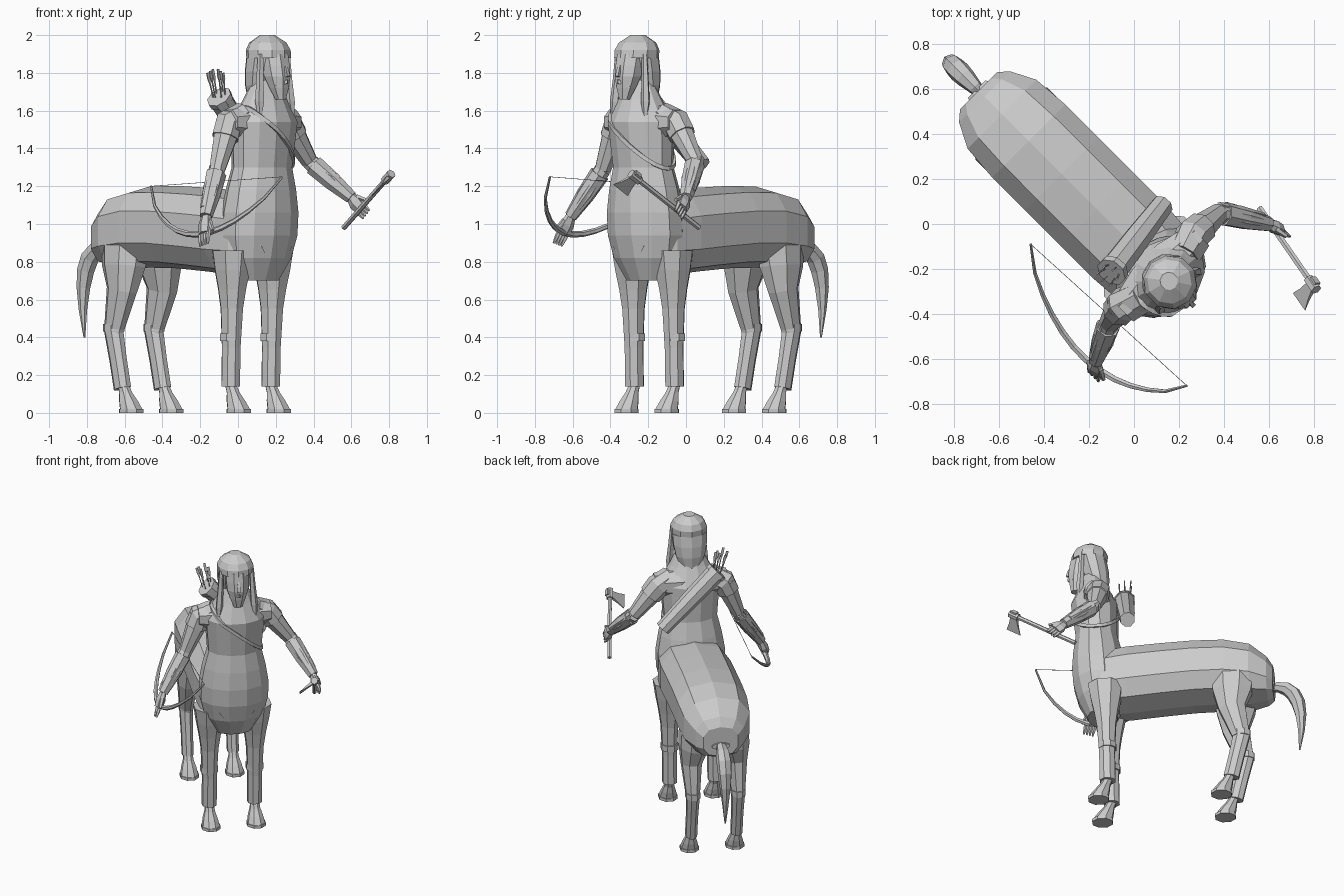
import bpy, bmesh, math
from mathutils import Vector

if "Cube" in bpy.data.objects:
    bpy.data.objects.remove(bpy.data.objects["Cube"], do_unlink=True)

GREY = (0.6, 0.6, 0.6, 1)
grey = bpy.data.materials.new("plain_grey")
grey.use_nodes = True
grey.diffuse_color = GREY
grey.node_tree.nodes["Principled BSDF"].inputs["Base Color"].default_value = GREY

# The figure is turned half way to its left: body axes in world space
UP = Vector((0, 0, 1))
FORWARD = Vector((1, -1, 0)).normalized()
LEFT = UP.cross(FORWARD)
MIDDLE = LEFT * -0.07


def place(forward, left, height):
    """Point measured along the body axes."""
    return MIDDLE + FORWARD * forward + LEFT * left + UP * height


def ring(center, across, along, width, depth, sides, power=1):
    """Polygon on an ellipse; a power below one makes it boxier."""
    points = []
    for index in range(sides):
        angle = math.tau * (index + 0.5) / sides
        x, y = math.cos(angle), math.sin(angle)
        points.append(center + across * width * math.copysign(abs(x) ** power, x)
                      + along * depth * math.copysign(abs(y) ** power, y))
    return points


def loft(name, rings, closed=False):
    """Skin a row of polygons, capped unless closed into a loop."""
    bm = bmesh.new()
    rows = [[bm.verts.new(point) for point in points] for points in rings]
    caps = [] if closed else [rows[0], rows[-1]]
    following = rows[1:] + rows[:1] if closed else rows[1:]
    for row, other in zip(rows, following):
        for a, b, c, d in zip(row, row[1:] + row[:1], other[1:] + other[:1], other):
            bm.faces.new((a, b, c, d))
    for cap in caps:
        bm.faces.new(cap)
    bmesh.ops.recalc_face_normals(bm, faces=bm.faces)
    mesh = bpy.data.meshes.new(name)
    bm.to_mesh(mesh)
    bm.free()
    mesh.materials.append(grey)
    part = bpy.data.objects.new(name, mesh)
    bpy.context.collection.objects.link(part)


def tube(name, points, radii, sides=6, facing=FORWARD, flat=1, closed=False):
    """Sweep a polygon along points; flat scales it along the facing axis."""
    before = points[-1:] + points[:-1] if closed else points[:1] + points[:-1]
    after = points[1:] + points[:1] if closed else points[1:] + points[-1:]
    rings = []
    for point, radius, start, end in zip(points, radii, before, after):
        tangent = (end - start).normalized()
        across = tangent.cross(facing).normalized()
        rings.append(ring(point, across, across.cross(tangent), radius, radius * flat, sides))
    loft(name, rings, closed)


def steps(count):
    return [index / (count - 1) for index in range(count)]


def span(start, end, count):
    return [start.lerp(end, t) for t in steps(count)]


def arc(start, pull, end, count):
    """Smooth bend from start to end, drawn towards pull."""
    return [start.lerp(pull, t).lerp(pull.lerp(end, t), t) for t in steps(count)]


def column(name, start, end, radii, sides=8, flat=1):
    """Level polygons evenly spaced from start to end."""
    centers = span(start, end, len(radii))
    loft(name, [ring(center, LEFT, FORWARD, radius, radius * flat, sides)
                for center, radius in zip(centers, radii)])


# Horse barrel, rounded off at both ends and dropping at the rump
barrel = []
for step in steps(10):
    t = (1 - math.cos(math.pi * step)) / 2
    taper = 1 - abs(2 * t - 1) ** 8 / 2
    height = 1.03 - 0.1 * t - 0.12 * (1 - t) ** 6
    barrel.append(ring(place(-0.91 + 1.27 * t, 0, height), LEFT, UP,
                       0.24 * taper, (0.21 + 0.02 * t) * taper, 10, 0.8))
loft("horse_body", barrel)

# Human torso rising out of the horse chest, with a shoulder yoke
base, neck = place(0.21, 0, 0.7), place(0.28, 0, 1.78)
girth = [0.13, 0.2, 0.23, 0.23, 0.21, 0.18, 0.19, 0.2, 0.13, 0.07]
DEPTH = 0.78
column("torso", base, neck, girth, 12, DEPTH)
yoke = span(place(0.24, -0.24, 1.54), place(0.24, 0.24, 1.54), 4)
tube("shoulder_yoke", yoke, [0.07, 0.11, 0.11, 0.07], 8)

# Strap looping from the right shoulder to the left ribs
loop = []
for t in steps(25)[:-1]:
    side, front = math.cos(math.tau * t), math.sin(math.tau * t)
    share = 0.7 - 0.15 * side
    slot = share * (len(girth) - 1)
    low = int(slot)
    radius = girth[low] + (girth[low + 1] - girth[low]) * (slot - low)
    loop.append(base.lerp(neck, share) + LEFT * radius * side + FORWARD * radius * DEPTH * front)
tube("quiver_strap", loop, [0.015] * len(loop), 4, UP, closed=True)

# Head: face, nose, moustache and long hair
column("face", place(0.39, 0, 1.66), place(0.34, 0, 1.9), [0.03, 0.055, 0.075, 0.08, 0.08])
tube("nose", span(place(0.42, 0, 1.85), place(0.44, 0, 1.78), 3), [0.005, 0.015, 0.015], 4)
tube("moustache", arc(place(0.4, -0.05, 1.73), place(0.46, 0, 1.78), place(0.4, 0.05, 1.73), 3),
     [0.005, 0.015, 0.005], 4, UP)
column("back_hair", place(0.23, 0, 1.66), place(0.28, 0, 1.88), [0.07, 0.1, 0.115, 0.12], 10, 0.8)
column("hair_crown", place(0.3, 0, 1.88), place(0.29, 0, 2), [0.12, 0.12, 0.1, 0.04], 10)

for side, sign in (("right", -1), ("left", 1)):
    # Lock of hair hanging in front of the shoulder
    tube(side + "_hair_lock", arc(place(0.34, sign * 0.1, 1.9), place(0.34, sign * 0.11, 1.7),
                                  place(0.36, sign * 0.125, 1.53), 4), [0.015, 0.02, 0.025, 0.005], 5)

    # Front leg with knee band
    out = sign * 0.15
    column(side + "_front_leg", place(0.18, out, 0.86), place(0.165, out, 0.14),
           [0.11, 0.095, 0.075, 0.06, 0.055, 0.05, 0.05, 0.05], flat=1.1)
    column(side + "_knee_band", place(0.165, out, 0.42), place(0.165, out, 0.38), [0.06] * 2)

    # Hind leg with broad thigh and hock band
    hip, stifle = place(-0.65, sign * 0.12, 0.9), place(-0.65, out, 0.65)
    hock, ankle = place(-0.71, out, 0.43), place(-0.645, out, 0.13)
    tube(side + "_hind_leg", [hip, hip.lerp(stifle, 0.5), stifle, hock, hock.lerp(ankle, 0.5), ankle],
         [0.11, 0.1, 0.07, 0.045, 0.04, 0.04], 8, flat=1.35)
    tube(side + "_hock_band", [hock + UP * 0.04, hock], [0.05] * 2, 8, flat=1.3)

    # Narrow fetlocks and hooves reaching forward
    for end, back in (("front", 0.165), ("hind", -0.64)):
        column(f"{side}_{end}_hoof", place(back, out, 0.15), place(back + 0.06, out, 0.02),
               [0.03, 0.035, 0.05, 0.06], flat=1.1)
        sole = place(back + 0.06, out, 0)
        column(f"{side}_{end}_sole", sole + UP * 0.02, sole, [0.065] * 2, flat=1.1)

# Tail: thin root, full middle, pointed tip
swing = arc(place(-0.86, 0, 0.87), place(-1.14, 0, 0.95), place(-1.08, 0, 0.4), 8)
tube("tail", swing, [0.005 + 0.045 * math.sin(math.pi * (0.1 + 0.9 * t)) for t in steps(8)], 7, LEFT)
tube("tail_root", [place(-0.87, 0, 0.88), place(-0.92, 0, 0.88)], [0.08, 0.06], 8, UP, 0.4)

# Arms: elbow, wrist and fingertips
reach = {"right": ((-0.11, -0.44, 1.29), (-0.17, -0.61, 1.04), (-0.18, -0.68, 0.89)),
         "left": ((0.38, 0.05, 1.33), (0.6, 0, 1.14), (0.68, -0.04, 1.05))}
for side, joints in reach.items():
    elbow, wrist, fingertip = map(Vector, joints)
    sign = 1 if side == "left" else -1
    shoulder = place(0.22, sign * 0.22, 1.53)
    tube(side + "_upper_arm", span(shoulder, elbow, 3), [0.075, 0.06, 0.045], 8)
    tube(side + "_sleeve", [place(0.25, sign * 0.13, 1.58), shoulder, shoulder.lerp(elbow, 0.3)],
         [0.07, 0.08, 0.075], 8)
    tube(side + "_forearm", span(elbow, wrist, 3), [0.045, 0.05, 0.03], 8)
    tube(side + "_bracer", span(elbow.lerp(wrist, 0.1), wrist, 3), [0.055, 0.05, 0.035], 7)

    # Guard plate flaring past the elbow
    outward = (elbow - place(0.28, 0, elbow.z)).normalized()
    guard = span(elbow.lerp(wrist, -0.1), elbow.lerp(wrist, 0.8), 3)
    tube(side + "_elbow_guard", [point + outward * 0.04 for point in guard],
         [0.02, 0.03, 0.015], 5, outward, 0.5)

    # Hand with four fingers and a thumb
    tube(side + "_palm", span(wrist, wrist.lerp(fingertip, 0.6), 3), [0.03, 0.045, 0.04], 6, LEFT, 0.7)
    across = (fingertip - wrist).cross(LEFT).normalized()
    for finger in ("first", "second", "third", "fourth"):
        tube(f"{side}_{finger}_finger", span(wrist.lerp(fingertip, 0.5) - across * 0.03,
                                             fingertip - across * 0.03, 3), [0.012, 0.012, 0.006], 5)
        wrist, fingertip = wrist + across * 0.02, fingertip + across * 0.02
    tube(side + "_thumb", [wrist.lerp(fingertip, 0.2) - across * 0.05,
                           wrist.lerp(fingertip, 0.6) - across * 0.02], [0.015, 0.01], 5)

# Bow bulging away from its string
tips = [Vector((-0.46, -0.09, 1.2)), Vector((0.235, -0.72, 1.25))]
bulge = Vector((-0.1, -0.2, -0.28))
swell = [abs(math.sin(math.pi * t)) for t in steps(13)]
tube("bow", [point + bulge * s ** 0.7 for point, s in zip(span(*tips, len(swell)), swell)],
     [0.006 + 0.011 * s for s in swell], 6, UP)
tube("bow_string", tips, [0.002] * 2, 4, UP)

# Hand axe: handle, socket and flared blade
butt, tip = Vector((0.56, 0.07, 0.98)), Vector((0.81, -0.29, 1.265))
axis = (tip - butt).normalized()
socket = butt.lerp(tip, 0.94)
tube("axe_handle", [butt, tip], [0.015] * 2, 6, UP)
tube("axe_socket", [socket - axis * 0.035, socket + axis * 0.035], [0.025] * 2, 6, UP)
edge = Vector((-0.5, -0.65, -0.58))
thick = axis.cross(edge)
blade = []
for t in steps(4):
    center = socket + edge * (0.15 * t - 0.03)
    blade.append(ring(center, axis, thick, 0.03 + 0.05 * t * t, 0.02 * (1.05 - t), 4))
loft("axe_blade", blade)

# Quiver slung across the back, with arrows
bottom, mouth = place(0.03, 0.22, 1.31), place(0.08, -0.15, 1.67)
tube("quiver", span(bottom, mouth, 3), [0.05, 0.06, 0.065], 8)
tube("quiver_rim", [bottom.lerp(mouth, 0.95), bottom.lerp(mouth, 1.01)], [0.07] * 2, 8)
for number, foot in enumerate(ring(mouth, FORWARD, LEFT, 0.035, 0.03, 6)):
    top = foot + (foot - mouth) * 0.3 - LEFT * 0.03 + UP * (0.13 + 0.01 * (number % 3))
    tube(f"arrow_{number}", [foot, top], [0.004] * 2, 4)
    tube(f"arrow_feathers_{number}", span(foot.lerp(top, 0.5), top, 3), [0.004, 0.012, 0.01], 4, flat=0.4)
